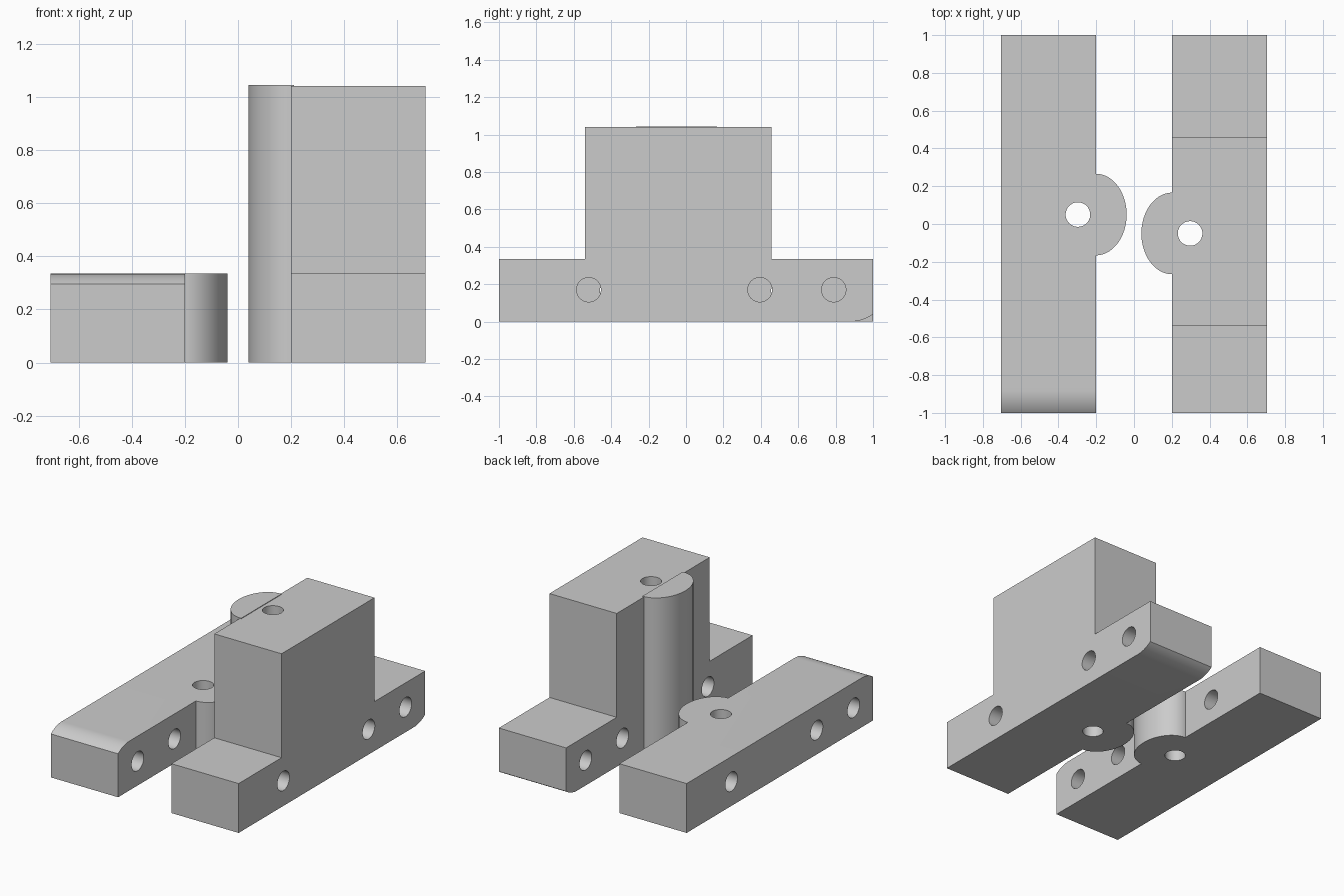
import bpy, bmesh, math
from mathutils import Matrix

if "Cube" in bpy.data.objects:
    bpy.data.objects.remove(bpy.data.objects["Cube"])

X0, X1, H, TOP = 0.20, 0.705, 0.335, 1.04
HOLE_R = 0.065

grey = bpy.data.materials.new("plain grey")
grey.diffuse_color = (0.60, 0.60, 0.60, 1)
grey.use_nodes = True
grey.node_tree.nodes["Principled BSDF"].inputs["Base Color"].default_value = grey.diffuse_color


def prism(name, points, direction):
    """Extrude a closed outline of 3D points along a direction."""
    bm = bmesh.new()
    face = bm.faces.new([bm.verts.new(p) for p in points])
    new = bmesh.ops.extrude_face_region(bm, geom=[face])["geom"]
    bmesh.ops.translate(bm, vec=direction,
                        verts=[v for v in new if isinstance(v, bmesh.types.BMVert)])
    bmesh.ops.recalc_face_normals(bm, faces=bm.faces)
    me = bpy.data.meshes.new(name)
    bm.to_mesh(me)
    bm.free()
    me.materials.append(grey)
    ob = bpy.data.objects.new(name, me)
    bpy.context.collection.objects.link(ob)
    return ob


def combine(ob, tool, operation):
    """Apply a boolean and remove the tool."""
    tool.hide_render = True
    mod = ob.modifiers.new("bool", 'BOOLEAN')
    mod.operation, mod.object, mod.solver = operation, tool, 'EXACT'
    bpy.context.view_layer.objects.active = ob
    bpy.ops.object.modifier_apply(modifier=mod.name)
    bpy.data.objects.remove(tool)


def circle(n=48):
    return [(HOLE_R * math.cos(2 * math.pi * i / n),
             HOLE_R * math.sin(2 * math.pi * i / n)) for i in range(n)]


def jaw(name, upper, lug_top):
    # side profile: eased lower edge at the far end, then the upper outline
    r, sweep = 0.20, math.asin(0.6)
    profile = [(-1, 0)]
    profile += [(0.88 + r * math.sin(sweep * i / 12), r - r * math.cos(sweep * i / 12))
                for i in range(13)]
    profile += upper
    body = prism(name, [(X0, y, z) for y, z in profile], (X1 - X0, 0, 0))

    # half-oval lug on the inner face, slightly let into the body
    arc = [math.pi * i / 40 for i in range(41)]
    outline = [(X0 + 0.01, 0.166), (X0 + 0.01, -0.266)]
    outline += [(X0 + 0.002 - 0.163 * math.sin(a), -0.05 - 0.216 * math.cos(a)) for a in arc]
    outline.append(outline.pop(0))
    combine(body, prism("lug", [(x, y, 0) for x, y in outline], (0, 0, lug_top)), 'UNION')

    # cross holes and the upright pin hole
    for cy in (-0.52, 0.395, 0.79):
        pts = [(0, cy + a, 0.17 + b) for a, b in circle()]
        combine(body, prism("cutter", pts, (1, 0, 0)), 'DIFFERENCE')
    pts = [(0.297 + a, -0.05 + b, -0.2) for a, b in circle()]
    combine(body, prism("cutter", pts, (0, 0, 1.5)), 'DIFFERENCE')
    return body


# tall jaw with a raised block
tall = jaw("tall_jaw", [(1, H), (0.457, H), (0.457, TOP), (-0.54, TOP), (-0.54, H), (-1, H)],
           TOP + 0.004)

# low jaw: point-mirrored copy of the base shape
low = jaw("low_jaw", [(1, H), (-1, H)], H)
low.data.transform(Matrix.Translation((0, 0, H)) @ Matrix.Diagonal((-1, -1, -1, 1)))
low.data.flip_normals()

# smooth curved walls, keep edges sharp
for ob in (tall, low):
    bpy.ops.object.select_all(action='DESELECT')
    ob.select_set(True)
    bpy.context.view_layer.objects.active = ob
    bpy.ops.object.shade_smooth_by_angle(angle=math.radians(30))
